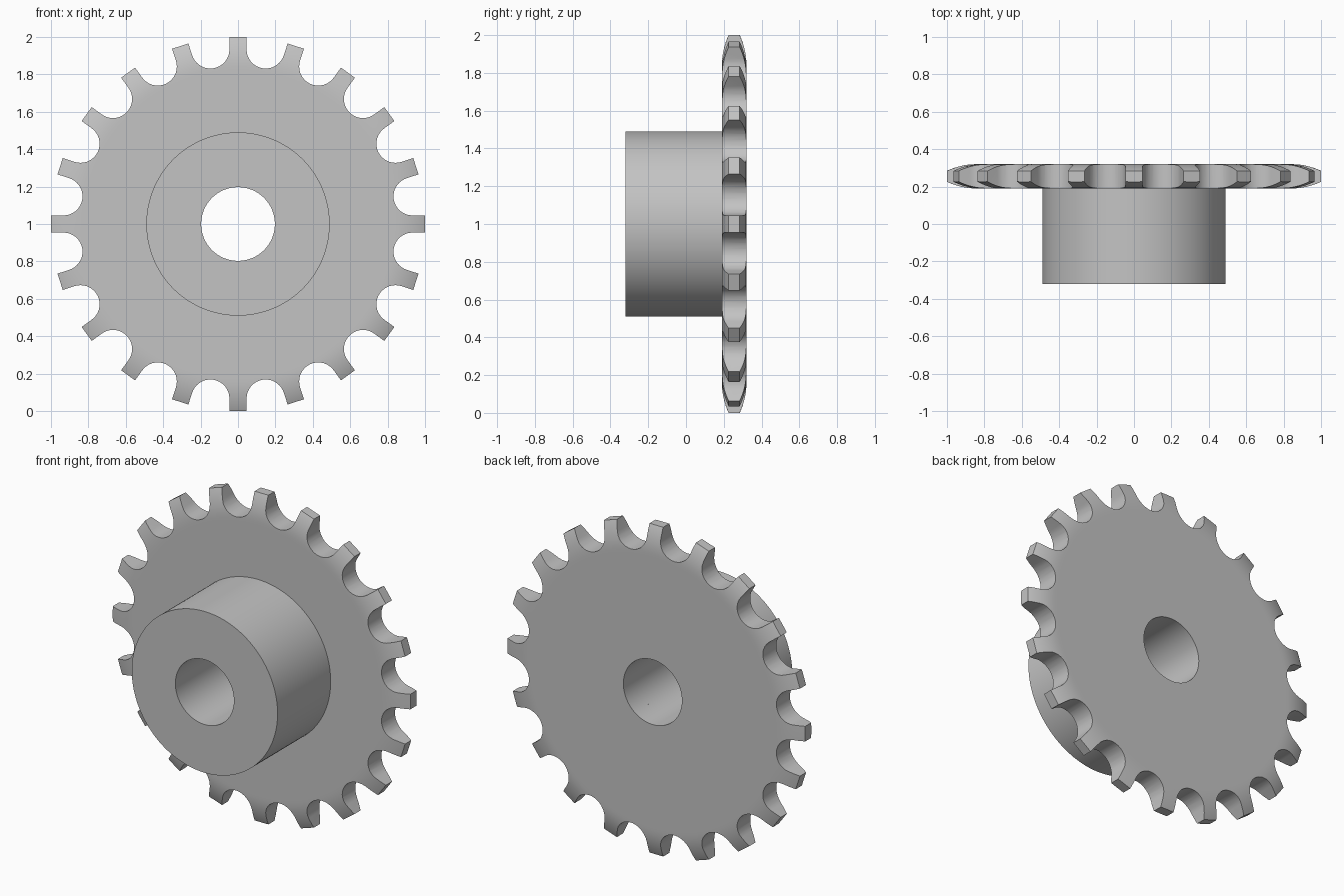
import bpy, bmesh
from math import sin, cos, pi, radians, sqrt
from mathutils import Vector

cube = bpy.data.objects.get("Cube")
if cube:
    bpy.data.objects.remove(cube)

TEETH = 20
PITCH = 2 * pi / TEETH
AXIS_Z = 1.0
BORE, HUB = 0.197, 0.49
FRONT, SEAM, BACK = -0.32, 0.19, 0.32
SEAT_R, SEAT_DIST = 0.102, 0.945      # round gap between two teeth
TOOTH_HALF = SEAT_DIST * sin(PITCH / 2) - SEAT_R

steel = bpy.data.materials.new("plain_grey_steel")
steel.use_nodes = True
grey = (0.55, 0.55, 0.55, 1)
steel.diffuse_color = grey
bsdf = steel.node_tree.nodes["Principled BSDF"]
bsdf.inputs["Base Color"].default_value = grey
bsdf.inputs["Roughness"].default_value = 0.6


def make_object(name, bm):
    bmesh.ops.recalc_face_normals(bm, faces=bm.faces)
    mesh = bpy.data.meshes.new(name)
    bm.to_mesh(mesh)
    bm.free()
    mesh.materials.append(steel)
    obj = bpy.data.objects.new(name, mesh)
    bpy.context.collection.objects.link(obj)
    return obj


def lathe(name, profile, segments):
    """Turn a closed (radius, y) profile around the horizontal axle."""
    bm = bmesh.new()
    rings = []
    for i in range(segments):
        a = 2 * pi * i / segments
        rings.append([bm.verts.new((r * cos(a), y, AXIS_Z + r * sin(a))) for r, y in profile])
    n = len(profile)
    for i in range(segments):
        a, b = rings[i], rings[(i + 1) % segments]
        for j in range(n):
            k = (j + 1) % n
            bm.faces.new((a[j], a[k], b[k], b[j]))
    return make_object(name, bm)


def shade(obj):
    bpy.ops.object.select_all(action='DESELECT')
    obj.select_set(True)
    bpy.context.view_layer.objects.active = obj
    bpy.ops.object.shade_smooth_by_angle(angle=radians(20))


# Hub: a thick tube in front of the plate
hub = lathe("hub", [(BORE, FRONT), (HUB, FRONT), (HUB, SEAM), (BORE, SEAM)], 128)
shade(hub)

# Plate: a ring whose rim curves thinner toward the tooth tips
MID = (SEAM + BACK) / 2
HALF = (BACK - SEAM) / 2
FLAT_R, CURVE = 0.84, 0.38
rim = [(BORE, HALF), (0.82, HALF)]
for i in range(8):
    r = FLAT_R + i * 0.025
    rim.append((r, HALF - CURVE + sqrt(CURVE ** 2 - (r - FLAT_R) ** 2)))
profile = [(r, MID - h) for r, h in rim] + [(r, MID + h) for r, h in reversed(rim)]
plate = lathe("toothed_plate", profile, 160)

# Tooth outline: parallel-sided teeth blending into round seats
outline = []
for t in range(TEETH):
    a = pi / 2 - t * PITCH
    radial = Vector((cos(a), 0, sin(a)))
    side = Vector((sin(a), 0, -cos(a)))
    outline += [radial - side * TOOTH_HALF, radial + side * TOOTH_HALF]
    g = a - PITCH / 2
    centre = Vector((cos(g), 0, sin(g))) * SEAT_DIST
    steps = 18
    for i in range(steps + 1):
        b = a + pi / 2 + (pi - PITCH) * i / steps
        outline.append(centre + Vector((cos(b), 0, sin(b))) * SEAT_R)

bm = bmesh.new()
lift = Vector((0, 0, AXIS_Z))
face = bm.faces.new([bm.verts.new(p + lift) for p in outline])
extruded = bmesh.ops.extrude_face_region(bm, geom=[face])
moved = [v for v in extruded["geom"] if isinstance(v, bmesh.types.BMVert)]
bmesh.ops.translate(bm, vec=(0, 0.5, 0), verts=moved)
cutter = make_object("tooth_outline_cutter", bm)
cutter.hide_render = True

# Keep only the plate inside the tooth outline
mod = plate.modifiers.new("teeth", 'BOOLEAN')
mod.operation = 'INTERSECT'
mod.solver = 'EXACT'
mod.object = cutter
bpy.context.view_layer.update()
bpy.ops.object.select_all(action='DESELECT')
plate.select_set(True)
bpy.context.view_layer.objects.active = plate
bpy.ops.object.modifier_apply(modifier=mod.name)
bpy.data.objects.remove(cutter)
shade(plate)
